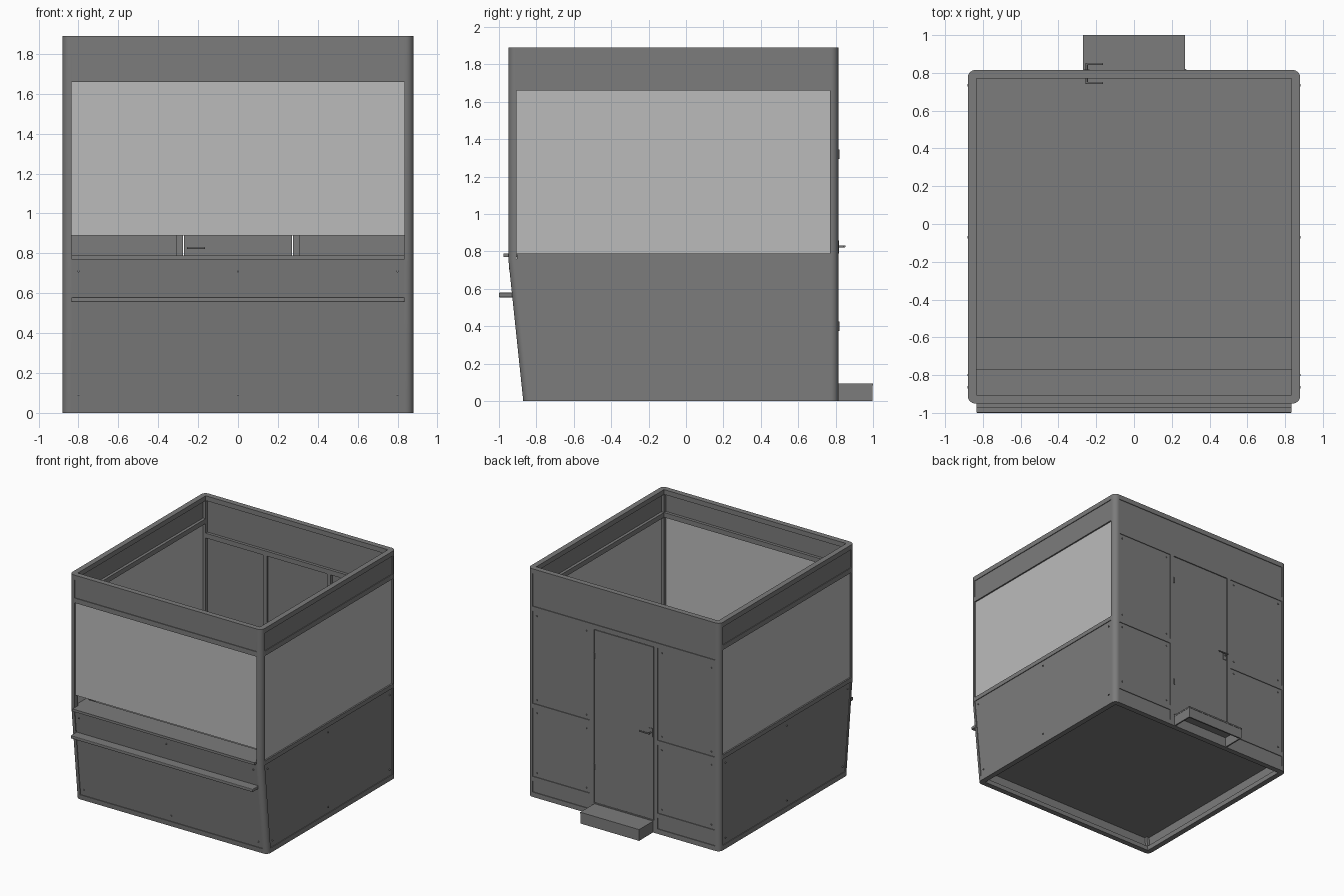
import bpy, bmesh, math
from mathutils import Vector

if "Cube" in bpy.data.objects:
    bpy.data.objects.remove(bpy.data.objects["Cube"])

def mat(name, v):
    m = bpy.data.materials.new(name)
    m.diffuse_color = (v, v, v, 1)
    m.use_nodes = True
    m.node_tree.nodes["Principled BSDF"].inputs["Base Color"].default_value = m.diffuse_color
    return m

BODY, GLASS = mat("painted_metal", 0.2), mat("glazing", 0.5)
XO, XI = 0.88, 0.835            # outer face and inner edge of corner posts
YB, T, H = 0.815, 0.045, 1.89   # back face, frame depth, height

def front(z):                   # front face leans inwards below the counter
    return -0.87 - 0.08 * min(z / 0.76, 1)

def loft(name, rings, m=BODY, smooth=False):
    bm = bmesh.new()
    rows = [[bm.verts.new(p) for p in r] for r in rings]
    n = len(rows[0])
    for a, b in zip(rows, rows[1:]):
        for i in range(n):
            bm.faces.new((a[i], a[(i + 1) % n], b[(i + 1) % n], b[i]))
    bm.faces.new(rows[0][::-1])
    bm.faces.new(rows[-1])
    bmesh.ops.recalc_face_normals(bm, faces=bm.faces)
    me = bpy.data.meshes.new(name)
    bm.to_mesh(me)
    bm.free()
    me.materials.append(m)
    ob = bpy.data.objects.new(name, me)
    bpy.context.collection.objects.link(ob)
    if smooth:
        bpy.ops.object.select_all(action='DESELECT')
        ob.select_set(True)
        bpy.context.view_layer.objects.active = ob
        bpy.ops.object.shade_smooth_by_angle(angle=math.radians(35))
    return ob

def box(name, x0, x1, y0, y1, z0, z1, m=BODY):
    return loft(name, [[(x, y, z) for x, y in ((x0, y0), (x1, y0), (x1, y1), (x0, y1))]
                       for z in (z0, z1)], m)

def prism(name, x0, x1, yz, m=BODY):
    return loft(name, [[(x, y, z) for y, z in yz] for x in (x0, x1)], m)

def front_slab(name, z0, z1, inset, thick, m=BODY, x=XI):
    a, b = front(z0) + inset, front(z1) + inset
    return prism(name, -x, x, [(a, z0), (b, z0 if a == b else z1), (b + thick, z1), (a + thick, z0)]
                 if a != b else [(a, z0), (a, z1), (a + thick, z1), (a + thick, z0)], m)

def rod(name, p, q, r, n=12):
    p, q = Vector(p), Vector(q)
    d = (q - p).normalized()
    u = d.orthogonal().normalized()
    v = d.cross(u)
    ring = [u * math.cos(2 * math.pi * i / n) * r + v * math.sin(2 * math.pi * i / n) * r
            for i in range(n)]
    return loft(name, [[c + o for o in ring] for c in (p, q)], smooth=True)

# corner posts with a rounded outer edge
def corner(sx, sy, y, r=0.04):
    arc = [(XO - r + r * math.cos(t), T - r + r * math.sin(t))
           for t in (math.pi / 2 * i / 8 for i in range(9))]
    pts = [(XI, T)] + arc[::-1] + [(XO, 0), (XI, 0)]
    return [(sx * px, y - sy * (T - py)) for px, py in pts]

for sx, side in ((-1, "left"), (1, "right")):
    loft(f"back_{side}_post", [[(x, y, z) for x, y in corner(sx, 1, YB)] for z in (0, H)], smooth=True)
    loft(f"front_{side}_post", [[(x, y, z) for x, y in corner(sx, -1, front(z))]
                                for z in (0, 0.76, H)], smooth=True)

RAILS = {"bottom": (0, 0.04), "middle": (0.755, 0.79), "window_head": (1.66, 1.70), "top": (1.85, H)}
yb = YB - T                     # inner edge of back posts

def screw(p, d):
    p, d = Vector(p), Vector(d)
    rod("screw", p, p + d * 0.007, 0.006, 8)

# side walls
for s, side in ((-1, "left"), (1, "right")):
    def wall(name, z0, z1, inset, thick, m=BODY):
        a, b = sorted((s * (XO - inset), s * (XO - inset - thick)))
        prism(f"{side}_{name}", a, b, [(front(z0) + T, z0), (yb, z0), (yb, z1), (front(z1) + T, z1)], m)
    for n, (z0, z1) in RAILS.items():
        wall(n + "_rail", z0, z1, 0, T)
    wall("lower_panel", 0.04, 0.755, 0.006, 0.015)
    wall("header_panel", 1.70, 1.85, 0.006, 0.015)
    wall("window", 0.79, 1.66, 0.012, 0.01, GLASS)
    for z in (0.09, 0.71):
        for y in (front(z) + T + 0.035, -0.07, 0.735):
            screw((s * 0.874, y, z), (s, 0, 0))

# front wall
for n, (z0, z1) in RAILS.items():
    if n == "bottom":
        prism("front_bottom_rail", -XI, XI, [(front(0), 0), (front(z1), z1), (front(z1) + T, z1), (front(0) + T, 0)])
    elif n != "middle":
        front_slab(f"front_{n}_rail", z0, z1, 0, T)
z0, z1 = 0.04, 0.77
prism("front_lower_panel", -XI, XI, [(front(z0) + .006, z0), (front(z1) + .006, z1),
                                     (front(z1) + .021, z1), (front(z0) + .021, z0)])
front_slab("front_header_panel", 1.70, 1.85, 0.006, 0.015)
front_slab("front_window", 0.89, 1.66, 0.012, 0.01, GLASS)
for z in (0.09, 0.71):
    for x in (-0.8, 0, 0.8):
        screw((x, front(z) + 0.006, z), (0, -1, 0))

# counter through the serving slot, inner desk, outer shelf
box("serving_counter", -XI, XI, -0.975, -0.77, 0.77, 0.79)
box("inner_desk", -XI, XI, -0.9, -0.6, 0.72, 0.74)
shelf = box("outer_shelf", -XI, XI, -1.0, front(0.57) + 0.015, 0.555, 0.58)
bev = shelf.modifiers.new("edge", 'BEVEL')
bev.width, bev.segments = 0.005, 2

# raised floor
prism("floor", -0.86, 0.86, [(front(0.13) + 0.02, 0.13), (0.795, 0.13),
                             (0.795, 0.15), (front(0.15) + 0.02, 0.15)])

# back wall: frame, panels, door
for n, z0, z1 in (("top", 1.85, H), ("header", 1.54, 1.58)):
    box(f"back_{n}_rail", -XI, XI, yb, YB, z0, z1)
box("back_bottom_rail", -XI, XI, yb, YB, 0, 0.04)
box("back_header_panel", -XI, XI, YB - 0.021, YB - 0.006, 1.58, 1.85)
for s, side in ((-1, "left"), (1, "right")):
    def span(name, xa, xb, ya, yc, z0, z1):
        a, b = sorted((s * xa, s * xb))
        box(f"back_{side}_{name}", a, b, ya, yc, z0, z1)
    span("door_post", 0.275, 0.31, yb, YB, 0.04, 1.54)
    span("middle_rail", 0.31, XI, yb, YB, 0.735, 0.775)
    span("floor_rail", 0.31, XI, yb, YB, 0.13, 0.17)
    for n, z0, z1 in (("base", 0.04, 0.13), ("lower", 0.17, 0.735), ("upper", 0.775, 1.54)):
        span(n + "_panel", 0.31, XI, YB - 0.021, YB - 0.006, z0, z1)
        if n != "base":
            for x in (0.345, 0.8):
                for z in (z0 + 0.035, z1 - 0.035):
                    screw((s * x, YB - 0.006, z), (0, 1, 0))
box("door", -0.27, 0.27, YB - 0.035, YB - 0.002, 0.105, 1.535)
box("door_sill", -0.275, 0.275, yb, YB, 0.04, 0.1)
for z in (0.4, 1.32):
    rod("door_hinge", (0.272, YB, z - 0.025), (0.272, YB, z + 0.025), 0.006)

# door handle on both faces
for y, d, side in ((YB - 0.002, 1, "outer"), (YB - 0.035, -1, "inner")):
    a, b = sorted((y, y + d * 0.005))
    box(f"{side}_handle_plate", -0.265, -0.235, a, b, 0.79, 0.86)
    rod(f"{side}_handle_stem", (-0.25, y, 0.827), (-0.25, y + d * 0.036, 0.827), 0.006)
    rod(f"{side}_handle_lever", (-0.256, y + d * 0.034, 0.827), (-0.165, y + d * 0.034, 0.827), 0.006)

# hollow entry step
box("step_tread", -0.27, 0.27, YB, 1.0, 0.083, 0.095)
box("step_riser", -0.268, 0.268, 0.985, 0.997, 0, 0.083)
for s in (-1, 1):
    a, b = sorted((s * 0.256, s * 0.268))
    box("step_side", a, b, YB, 0.985, 0, 0.083)
